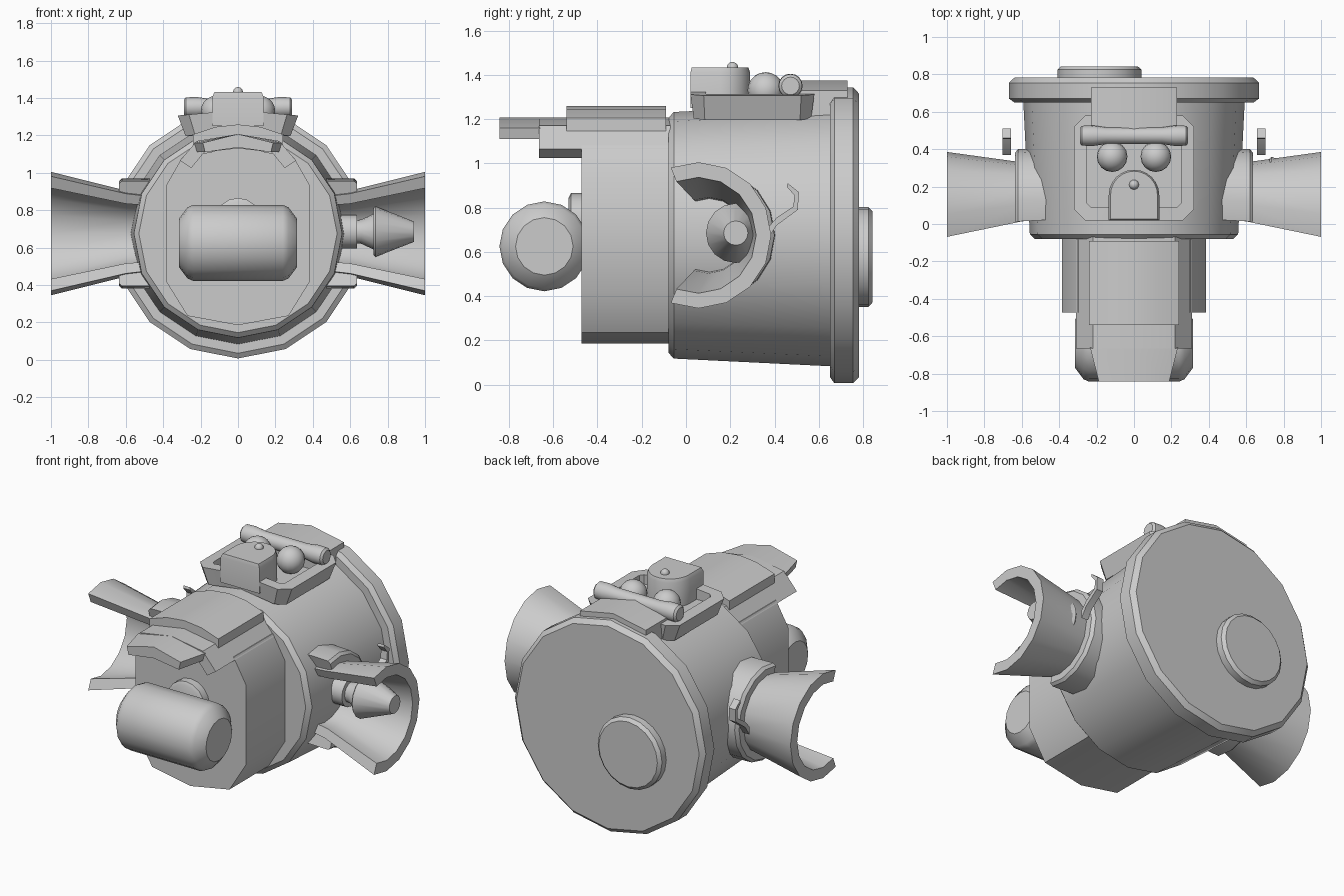
import bpy, bmesh, math
from mathutils import Vector

if "Cube" in bpy.data.objects:
    bpy.data.objects.remove(bpy.data.objects["Cube"])

grey = bpy.data.materials.new("hull_grey")
grey.diffuse_color = (0.6, 0.6, 0.6, 1)
grey.use_nodes = True
grey.node_tree.nodes["Principled BSDF"].inputs["Base Color"].default_value = grey.diffuse_color


def make(name, verts, faces, angle=32):
    me = bpy.data.meshes.new(name)
    me.from_pydata(verts, [], faces)
    bm = bmesh.new()
    bm.from_mesh(me)
    bmesh.ops.remove_doubles(bm, verts=bm.verts, dist=1e-5)
    bmesh.ops.recalc_face_normals(bm, faces=bm.faces)
    bm.to_mesh(me)
    bm.free()
    me.materials.append(grey)
    ob = bpy.data.objects.new(name, me)
    bpy.context.collection.objects.link(ob)
    bpy.ops.object.select_all(action='DESELECT')
    ob.select_set(True)
    bpy.context.view_layer.objects.active = ob
    bpy.ops.object.shade_smooth_by_angle(angle=math.radians(angle))
    return ob


def loft(name, loops, angle=32):
    """Skin a list of equal-length loops and cap both ends."""
    n = len(loops[0])
    verts = [p for lp in loops for p in lp]
    faces = [(i * n + j, i * n + (j + 1) % n, (i + 1) * n + (j + 1) % n, (i + 1) * n + j)
             for i in range(len(loops) - 1) for j in range(n)]
    faces += [tuple(range(n)), tuple(range((len(loops) - 1) * n, len(loops) * n))]
    return make(name, verts, faces, angle)


def lathe(name, profile, axis, c, n=16):
    """Profile of (position along axis, radius); c is the centre of the other two."""
    loops = []
    for a, r in profile:
        lp = []
        for k in range(n):
            t = 2 * math.pi * k / n
            u, v = c[0] + r * math.cos(t), c[1] + r * math.sin(t)
            lp.append((u, a, v) if axis == 'y' else (a, u, v))
        loops.append(lp)
    return loft(name, loops)


def prism_y(name, poly, y0, y1, s=1):
    return loft(name, [[(x * s, y0, z) for x, z in poly], [(x, y1, z) for x, z in poly]])


def mirror(half):
    """Closed outline from its right half, listed from bottom centre to top centre."""
    return half + [(-x, z) for x, z in reversed(half) if x > 0]


def ball(name, loc, r):
    bm = bmesh.new()
    bmesh.ops.create_uvsphere(bm, u_segments=16, v_segments=10, radius=r)
    verts = [v.co + Vector(loc) for v in bm.verts]
    faces = [[v.index for v in f.verts] for f in bm.faces]
    bm.free()
    return make(name, verts, faces)


# Main hull, rear flange and rear hatch
Z = 0.675
lathe("hull", [(-0.08, 0.53), (-0.055, 0.557), (0.66, 0.592)], 'y', (0, Z))
lathe("rear_flange", [(0.65, 0.64), (0.67, 0.668), (0.755, 0.668), (0.782, 0.64)], 'y', (0, Z))
lathe("rear_hatch", [(0.77, 0.225), (0.825, 0.225), (0.843, 0.205)], 'y', (-0.185, 0.577), 20)

# Snout with its front drum
prism_y("snout", mirror([(0, .185), (.27, .235), (.385, .42), (.385, .93), (.3, 1.08), (0, 1.14)]),
        -0.472, -0.06)
lathe("drum_mount", [(-0.53, 0.11), (-0.52, 0.13), (-0.46, 0.13)], 'y', (0, 0.735))
lathe("front_drum", [(-.315, .13), (-.27, .19), (-.24, .203), (.24, .203), (.27, .19), (.315, .13)],
      'x', (-0.64, 0.625))

# Visor, brow and roof plate over the snout
prism_y("visor", mirror([(0, 1.13), (.18, 1.11), (.25, 1.025), (.31, 1.065), (.22, 1.17), (0, 1.207)]),
        -0.665, -0.07)
prism_y("visor_brow", mirror([(0, 1.135), (.22, 1.11), (.235, 1.16), (0, 1.207)]),
        -0.843, -0.66, 0.8)
prism_y("roof_plate", mirror([(0, 1.18), (.24, 1.13), (.24, 1.205), (.12, 1.245), (0, 1.258)]),
        -0.54, -0.09)
prism_y("rear_top_plate", mirror([(0, 1.24), (.23, 1.2), (.23, 1.33), (0, 1.375)]), 0.45, 0.73)


# Open tray on top of the hull
def octo(x, y0, y1, c, z, slope):
    pts = [(x - c, y0), (x, y0 + c), (x, y1 - c), (x - c, y1), (0, y1)]
    pts += [(-a, b) for a, b in reversed(pts[:4])] + [(0, y0)]
    return [(a, b, z - slope * abs(a)) for a, b in pts]


loft("tray", [octo(.28, .035, .565, .05, 1.235, .14), octo(.322, .02, .58, .06, 1.335, .09),
              octo(.25, .09, .51, .02, 1.335, .09), octo(.25, .09, .51, .02, 1.26, .02)], 20)

# Box, knob, bulbs and bar in the tray
arch = [(.135, .02)] + [(.135 * math.cos(t), .155 + .135 * math.sin(t))
                        for t in [math.pi * k / 12 for k in range(13)]] + [(-.135, .02)]
loft("tray_box", [[(x, y, 1.25) for x, y in arch], [(x, y, 1.41) for x, y in arch],
                  [(x * .93, y * .95 + .007, 1.432) for x, y in arch]])
ball("box_knob", (0, 0.21, 1.432), 0.026)
lathe("tray_bar", [(-.29, .04), (-.278, .053), (-.22, .055), (-.15, .045), (.15, .045),
                   (.22, .055), (.278, .053), (.29, .04)], 'x', (0.472, 1.35))


# Open side horns, their collars and hooks
def c_sweep(name, profile, half, side, steps=10):
    """Sweep a section of (x, radius, centre y) round an arc open to the front."""
    loops = []
    for k in range(steps + 1):
        t = math.radians(half * (2 * k / steps - 1))
        loops.append([(side * x, cy + r * math.cos(t), Z + r * math.sin(t)) for x, r, cy in profile])
    return loft(name, loops)


hook = [(.37, .66), (.41, .72), (.505, .79), (.51, .87), (.46, .91),
        (.455, .895), (.49, .855), (.485, .805), (.41, .755), (.37, .71)]
for side, tag in ((1, "right"), (-1, "left")):
    ball("tray_bulb_" + tag, (side * 0.117, 0.36, 1.33), 0.082)
    c_sweep("horn_" + tag, [(.52, .22, .105), (.6, .23, .1), (1.0, .33, .055),
                            (1.0, .262, .055), (.6, .172, .1), (.52, .165, .105)], 112, side)
    c_sweep("collar_" + tag, [(.42, .295, .115), (.62, .295, .105), (.637, .28, .1),
                              (.637, .2, .1), (.42, .2, .115)], 108, side)
    loft("hook_" + tag, [[(side * x, y, z) for y, z in hook] for x in (.657, .702)])

# Thruster inside the right horn
lathe("thruster_neck", [(.5, .09), (.635, .09)], 'x', (.22, .685))
lathe("thruster_throat", [(.62, .06), (.66, .065), (.735, .1)], 'x', (.22, .685))
lathe("thruster_nozzle", [(.725, .125), (.735, .135), (.94, .055)], 'x', (.225, .685))
